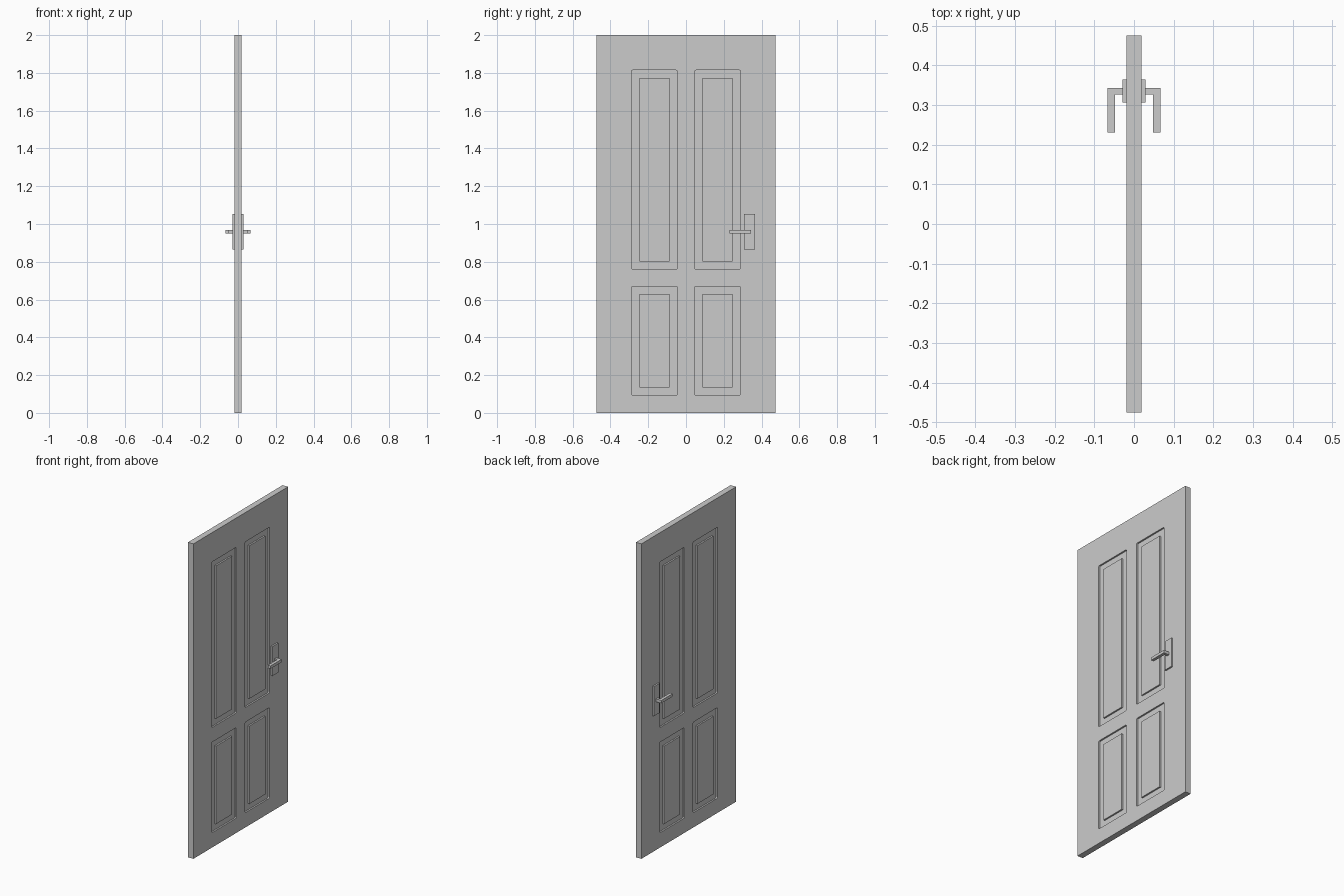
import bpy, bmesh, math

if "Cube" in bpy.data.objects:
    bpy.data.objects.remove(bpy.data.objects["Cube"])

HALF_T = 0.019     # half thickness of the leaf
GROOVE = 0.009     # groove floor distance from the mid plane


def box_verts(bm, x0, x1, y0, y1, z0, z1):
    vs = bmesh.ops.create_cube(bm, size=1)["verts"]
    for v in vs:
        v.co = (x1 if v.co.x > 0 else x0, y1 if v.co.y > 0 else y0, z1 if v.co.z > 0 else z0)
    return vs


def finish(name, bm):
    bmesh.ops.recalc_face_normals(bm, faces=bm.faces[:])
    me = bpy.data.meshes.new(name)
    bm.to_mesh(me)
    bm.free()
    ob = bpy.data.objects.new(name, me)
    bpy.context.collection.objects.link(ob)
    return ob


def rect(y0, y1, z0, z1, r=0):
    corners = [(y1, z1, -1, -1), (y0, z1, 1, -1), (y0, z0, 1, 1), (y1, z0, -1, 1)]
    pts = []
    for i, (y, z, sy, sz) in enumerate(corners):
        if not r:
            pts.append((y, z))
            continue
        for k in range(4):
            a = math.pi / 2 * (i + k / 3)
            pts.append((y + sy * r + r * math.cos(a), z + sz * r + r * math.sin(a)))
    return pts


def add_ring(bm, x0, x1, outer, inner):
    # Flat frame between two outlines, extruded along x
    edges = []
    for loop in (outer, inner):
        vs = [bm.verts.new((x0, y, z)) for y, z in loop]
        edges += [bm.edges.new((vs[i - 1], vs[i])) for i in range(len(vs))]
    faces = [f for f in bmesh.ops.triangle_fill(bm, edges=edges, use_beauty=True)["geom"]
             if isinstance(f, bmesh.types.BMFace)]
    ext = bmesh.ops.extrude_face_region(bm, geom=faces, use_keep_orig=True)["geom"]
    for v in ext:
        if isinstance(v, bmesh.types.BMVert):
            v.co.x = x1


# Door leaf
bm = bmesh.new()
box_verts(bm, -HALF_T, HALF_T, -0.475, 0.475, 0, 2)
door = finish("door_leaf", bm)

# Panel grooves on both faces
bm = bmesh.new()
for side in (-1, 1):
    for yc in (-0.167, 0.167):
        for z0, z1 in ((0.094, 0.669), (0.762, 1.814)):
            add_ring(bm, side * GROOVE, side * 0.04,
                     rect(yc - 0.122, yc + 0.122, z0, z1, 0.007),
                     rect(yc - 0.08, yc + 0.08, z0 + 0.04, z1 - 0.04))
cutter = finish("groove_cutter", bm)
cutter.hide_render = True
mod = door.modifiers.new("grooves", 'BOOLEAN')
mod.operation = 'DIFFERENCE'
mod.solver = 'EXACT'
mod.object = cutter
bpy.context.view_layer.objects.active = door
bpy.ops.object.modifier_apply(modifier="grooves")
bpy.data.objects.remove(cutter)

# Handle plates and L-shaped levers
lever_path = [(0.029, 0.326), (0.048, 0.326), (0.048, 0.231),
              (0.067, 0.231), (0.067, 0.343), (0.029, 0.343)]
for side, label in ((1, "right"), (-1, "left")):
    bm = bmesh.new()
    xs = sorted((side * HALF_T, side * 0.029))
    box_verts(bm, xs[0], xs[1], 0.306, 0.364, 0.866, 1.053)
    finish("handle_plate_" + label, bm)

    bm = bmesh.new()
    face = bm.faces.new([bm.verts.new((side * x, y, 0.95)) for x, y in lever_path])
    ext = bmesh.ops.extrude_face_region(bm, geom=[face], use_keep_orig=True)["geom"]
    for v in ext:
        if isinstance(v, bmesh.types.BMVert):
            v.co.z = 0.968
    finish("handle_lever_" + label, bm)
